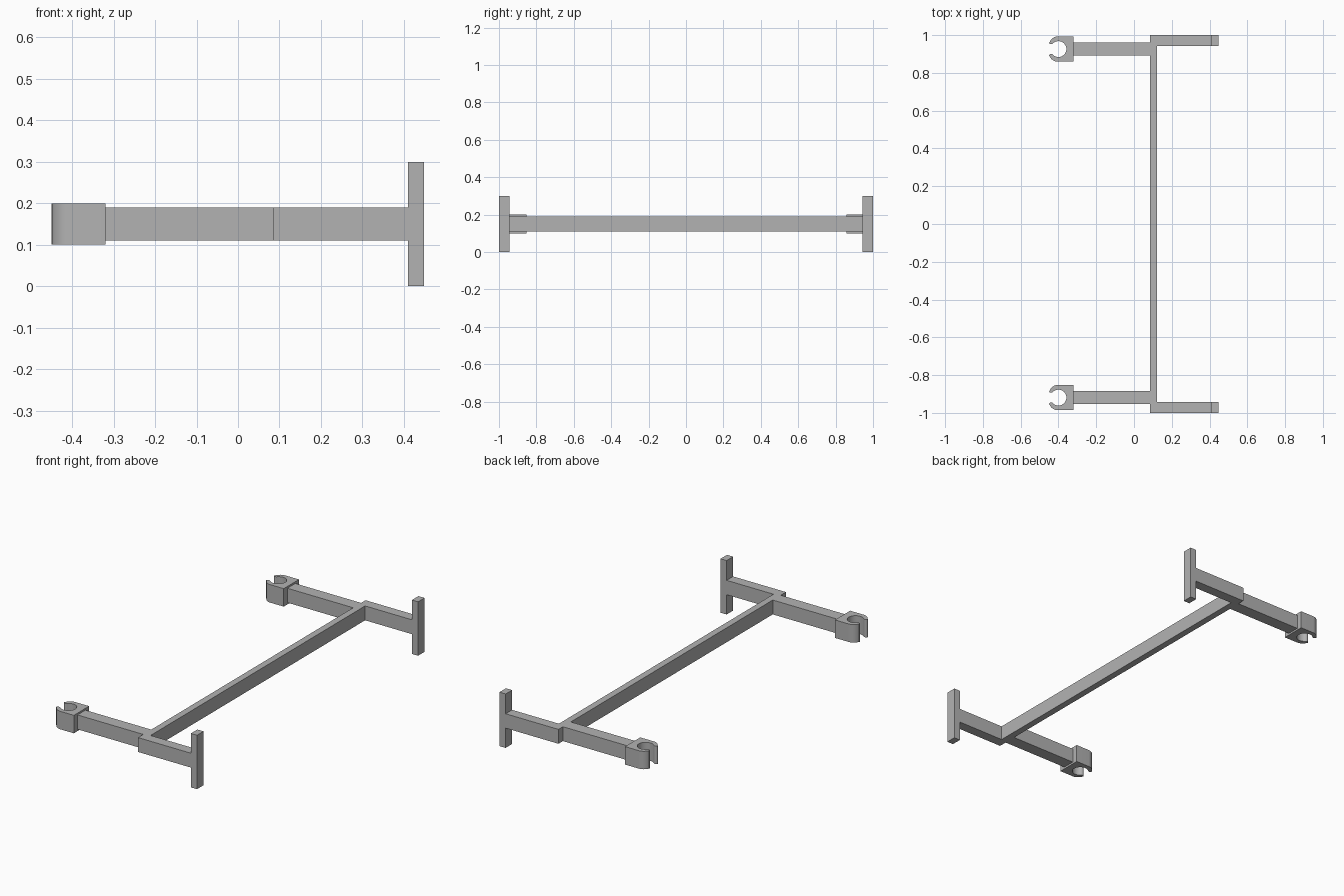
import bpy, bmesh, math

if "Cube" in bpy.data.objects:
    bpy.data.objects.remove(bpy.data.objects["Cube"])

grey = bpy.data.materials.new("plain grey")
grey.use_nodes = True
grey.diffuse_color = (0.45, 0.45, 0.45, 1)
grey.node_tree.nodes["Principled BSDF"].inputs["Base Color"].default_value = (0.45, 0.45, 0.45, 1)


def prism(name, outline, axis, low, high):
    """Extrude a closed 2D outline along y or z."""
    place = (lambda a, b, h: (a, b, h)) if axis == "z" else (lambda a, b, h: (a, h, b))
    bm = bmesh.new()
    face = bm.faces.new([bm.verts.new(place(a, b, low)) for a, b in outline])
    top = bmesh.ops.extrude_face_region(bm, geom=[face])["geom"]
    shift = place(0, 0, high - low)
    bmesh.ops.translate(bm, vec=shift, verts=[v for v in top if isinstance(v, bmesh.types.BMVert)])
    bmesh.ops.recalc_face_normals(bm, faces=bm.faces)
    mesh = bpy.data.meshes.new(name)
    bm.to_mesh(mesh)
    bm.free()
    mesh.materials.append(grey)
    obj = bpy.data.objects.new(name, mesh)
    bpy.context.collection.objects.link(obj)
    return obj


def rect(x0, x1, y0, y1):
    return [(x0, y0), (x1, y0), (x1, y1), (x0, y1)]


def arc(cx, cy, r, start, end, steps):
    angles = [math.radians(start + (end - start) * i / steps) for i in range(steps + 1)]
    return [(cx + r * math.cos(a), cy + r * math.sin(a)) for a in angles]


def clip_outline(cy):
    """C-shaped jaw, open toward -x, with rounded tips."""
    half = [(-0.32, 0.067)]
    half += arc(-0.403, 0.020, 0.047, 90, 160, 10)
    half += arc(-0.4395, 0.036, 0.0105, 180, 290, 6)
    half += arc(-0.40, 0, 0.042, 139, 0, 16)
    lower = [(x, -y) for x, y in reversed(half[:-1])]
    return [(x, cy + y) for x, y in half + lower]


LOW, HIGH = 0.11, 0.19

# Long bar joining both ends
prism("crossbar", rect(0.085, 0.122, -0.945, 0.945), "z", LOW, HIGH)

for side, sign, cy in (("front", -1, -0.919), ("back", 1, 0.926)):
    # Upright T end and its stem, as a single side profile
    tee = [(0.085, LOW), (0.41, LOW), (0.41, 0), (0.448, 0),
           (0.448, 0.3), (0.41, 0.3), (0.41, HIGH), (0.085, HIGH)]
    prism(side + "_tee_arm", tee, "y", *sorted((sign * 0.943, sign)))
    # Arm reaching to the open clip
    prism(side + "_clip_arm", rect(-0.32, 0.085, cy - 0.035, cy + 0.035), "z", LOW, HIGH)
    clip = prism(side + "_clip", clip_outline(cy), "z", 0.1, 0.2)
    bpy.ops.object.select_all(action="DESELECT")
    clip.select_set(True)
    bpy.context.view_layer.objects.active = clip
    bpy.ops.object.shade_smooth_by_angle(angle=math.radians(35))
